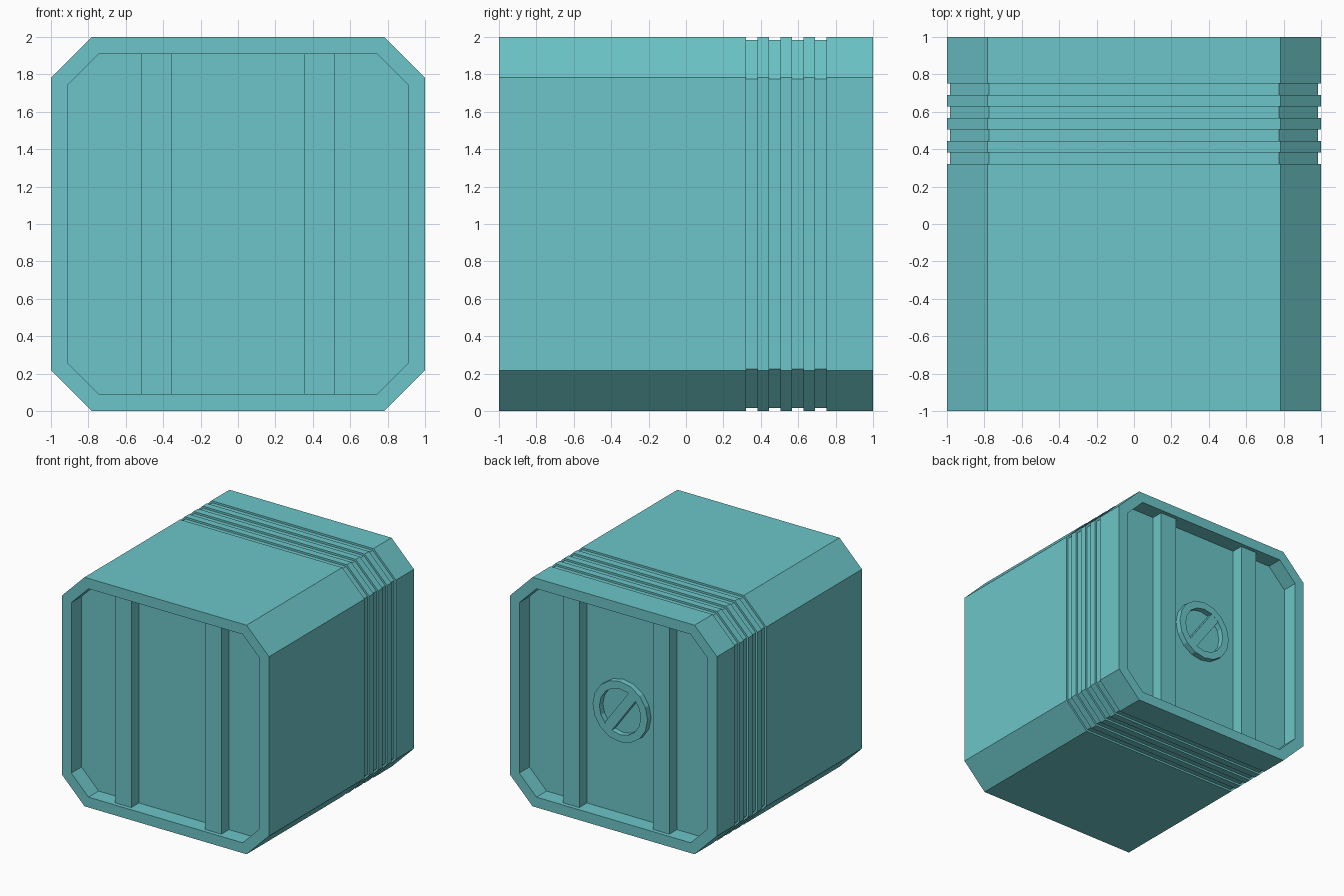
import bpy, bmesh
from math import sin, cos, tan, pi, radians
from mathutils import Matrix

if "Cube" in bpy.data.objects:
    bpy.data.objects.remove(bpy.data.objects["Cube"])

mat = bpy.data.materials.new("teal_paint")
mat.diffuse_color = (0.15, 0.56, 0.58, 1)
mat.use_nodes = True
mat.node_tree.nodes["Principled BSDF"].inputs["Base Color"].default_value = mat.diffuse_color


def finish(name, bm):
    bmesh.ops.recalc_face_normals(bm, faces=bm.faces)
    me = bpy.data.meshes.new(name)
    bm.to_mesh(me)
    bm.free()
    me.materials.append(mat)
    ob = bpy.data.objects.new(name, me)
    bpy.context.collection.objects.link(ob)
    return ob


def loft(bm, loops, closed=False):
    """Join successive vertex loops with quads."""
    pairs = list(zip(loops, loops[1:]))
    if closed:
        pairs.append((loops[-1], loops[0]))
    for a, b in pairs:
        n = len(a)
        for i in range(n):
            bm.faces.new((a[i], a[(i + 1) % n], b[(i + 1) % n], b[i]))


def octagon(bm, y, h, c):
    pts = [(c, h), (h, c), (h, -c), (c, -h), (-c, -h), (-h, -c), (-h, c), (-c, h)]
    return [bm.verts.new((x, y, z + 1)) for x, z in pts]


def box(name, size, matrix):
    bm = bmesh.new()
    bmesh.ops.create_cube(bm, size=1, matrix=matrix @ Matrix.Diagonal((*size, 1)))
    return finish(name, bm)


# Chamfered shell with recessed ends and four band grooves
DEPTH = 0.14
OUT, CUT, INN = (1, 0.783), (0.983, 0.776), (0.91, 0.744)
stations = [(-1 + DEPTH, INN), (-1, INN), (-1, OUT)]
for k in range(4):
    y0 = 0.32 + k * 0.123
    stations += [(y0, OUT), (y0, CUT), (y0 + 0.062, CUT), (y0 + 0.062, OUT)]
stations += [(1, OUT), (1, INN), (1 - DEPTH, INN)]
bm = bmesh.new()
rings = [octagon(bm, y, *p) for y, p in stations]
loft(bm, rings)
bm.faces.new(rings[0])
bm.faces.new(rings[-1])
finish("canister_shell", bm)

# Vertical ribs inside both end recesses
for end, sy in (("front", -1), ("back", 1)):
    for side, sx in (("left", -1), ("right", 1)):
        box(f"{end}_{side}_rib", (0.16, 0.105, 1.82),
            Matrix.Translation((sx * 0.435, sy * 0.9125, 1)))

# Round handle ring on the back
N, RO, RI = 16, 0.265, 0.2
Y0, Y1 = 0.86, 0.91
bm = bmesh.new()
loops = []
for r, y in ((RO, Y0), (RO, Y1), (RI, Y1), (RI, Y0)):
    loops.append([bm.verts.new((r * cos(2 * pi * i / N), y, 1 + r * sin(2 * pi * i / N)))
                  for i in range(N)])
loft(bm, loops, closed=True)
finish("handle_ring", bm)

# Slanted grip bar across the ring
box("handle_bar", (0.4, Y1 - Y0, 0.085),
    Matrix.Translation((0, (Y0 + Y1) / 2 - 0.001, 1)) @ Matrix.Rotation(radians(54), 4, 'Y'))
